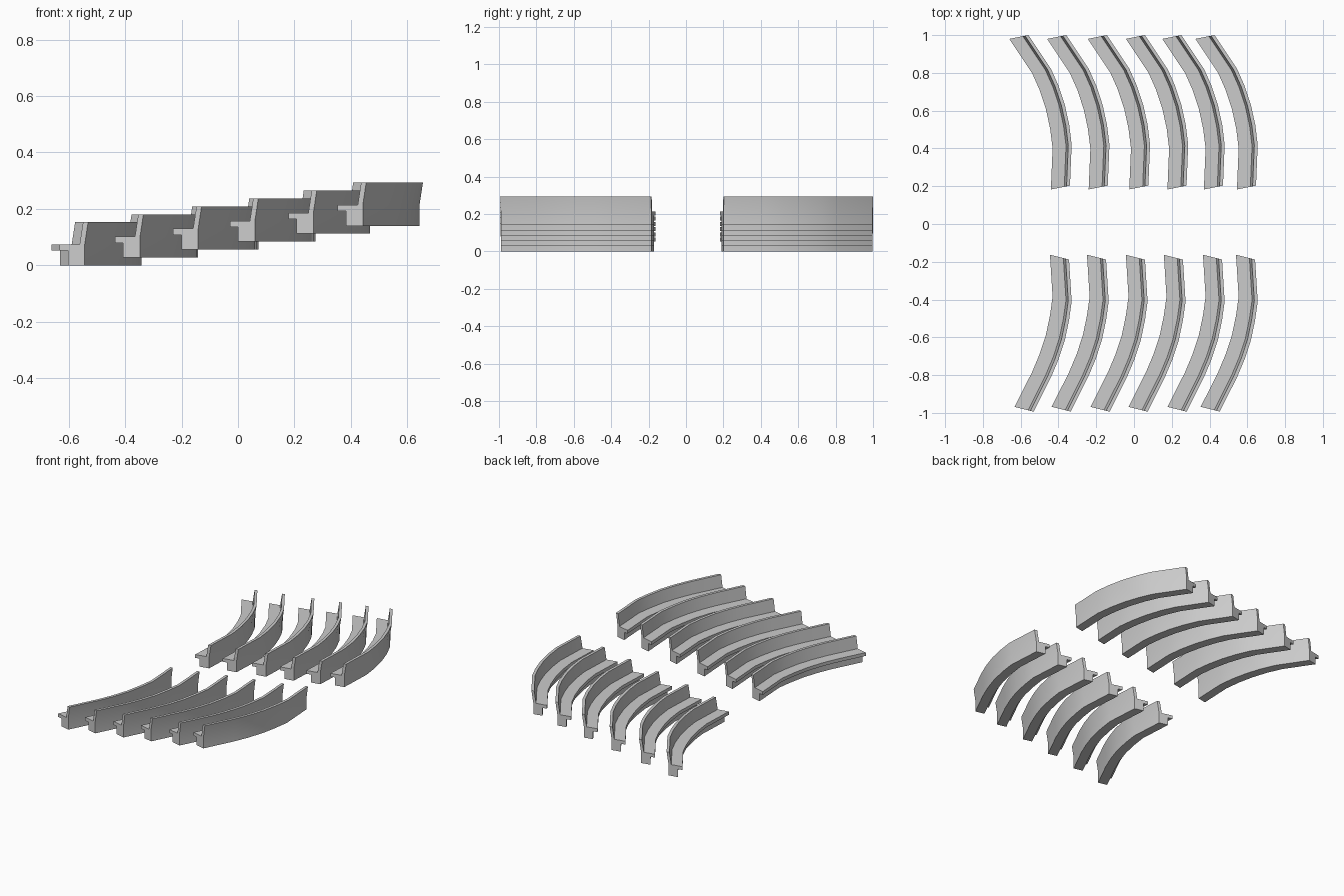
import bpy, bmesh, math

if "Cube" in bpy.data.objects:
    bpy.data.objects.remove(bpy.data.objects["Cube"])

# Bench cross-section: (depth from seat lip, height)
PROFILE = [(0, .052), (.029, .052), (.029, 0), (.089, 0), (.089, .074),
           (.101, .153), (.083, .153), (.071, .074), (0, .074)]

# Plan path of the seat lip of the first row, for each block
LEFT_PATH = [(-.44, .183), (-.431, .40), (-.444, .505), (-.467, .61),
             (-.50, .71), (-.54, .80), (-.66, .98)]
RIGHT_PATH = [(-.445, -.163), (-.431, -.385), (-.445, -.485), (-.467, -.59),
              (-.50, -.69), (-.54, -.785), (-.632, -.968)]
LEFT_ROWS = [0, .20, .415, .617, .81, .985]
RIGHT_ROWS = [0, .196, .402, .603, .81, .985]
RISE = .028


def bench_row(name, path, skew, dx, dz):
    """Sweep the bench profile along the path, with slanted ends."""
    bm = bmesh.new()
    rings = [[bm.verts.new((x + dx + u, y + u * skew, z + dz)) for u, z in PROFILE]
             for x, y in path]
    n = len(PROFILE)
    for a, b in zip(rings, rings[1:]):
        for i in range(n):
            j = (i + 1) % n
            bm.faces.new((a[i], a[j], b[j], b[i]))
    bm.faces.new(rings[0])
    bm.faces.new(rings[-1][::-1])
    bmesh.ops.recalc_face_normals(bm, faces=bm.faces)
    mesh = bpy.data.meshes.new(name)
    bm.to_mesh(mesh)
    bm.free()
    obj = bpy.data.objects.new(name, mesh)
    bpy.context.collection.objects.link(obj)
    bpy.ops.object.select_all(action='DESELECT')
    obj.select_set(True)
    bpy.context.view_layer.objects.active = obj
    bpy.ops.object.shade_smooth_by_angle(angle=math.radians(30))


# Two blocks of six stepped rows with an aisle between
for side, path, skew, rows in (("left", LEFT_PATH, .2, LEFT_ROWS),
                               ("right", RIGHT_PATH, -.25, RIGHT_ROWS)):
    for k, dx in enumerate(rows):
        bench_row(f"bench_{side}_{k + 1}", path, skew, dx, k * RISE)
